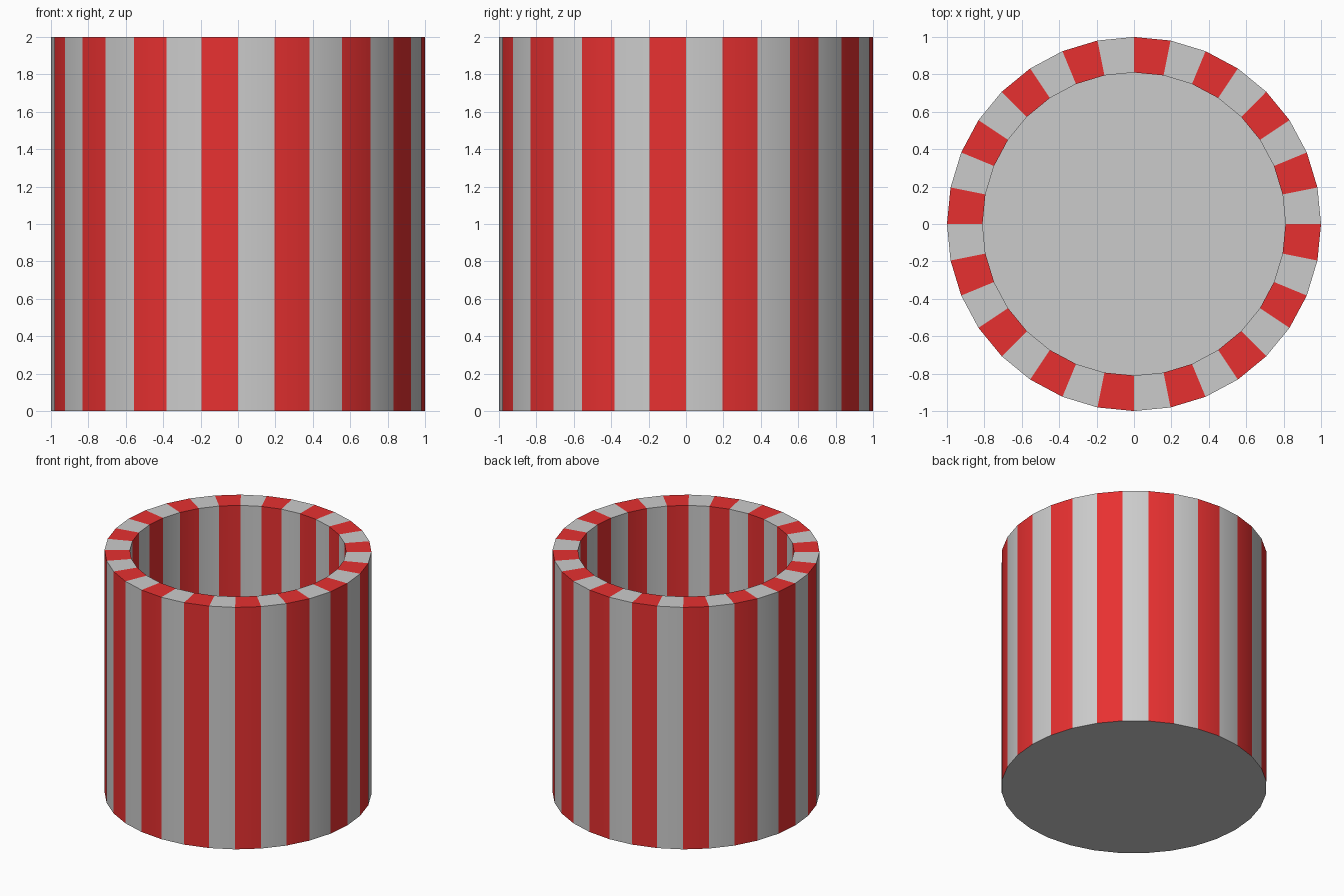
import bpy, bmesh
from math import cos, sin, tau

if "Cube" in bpy.data.objects:
    bpy.data.objects.remove(bpy.data.objects["Cube"])

SIDES = 32
WALL = 0.19
HEIGHT = 2.0


def ring(bm, radius, z):
    return [bm.verts.new((radius * cos(tau * k / SIDES), radius * sin(tau * k / SIDES), z))
            for k in range(SIDES)]


# Striped cup: outer wall, rim and inner wall share the stripes, floor and base stay plain
bm = bmesh.new()
profile = [(1, 0), (1, HEIGHT), (1 - WALL, HEIGHT), (1 - WALL, WALL)]
rings = [ring(bm, r, z) for r, z in profile]
for a, b in zip(rings, rings[1:]):
    for k in range(SIDES):
        n = (k + 1) % SIDES
        face = bm.faces.new((a[k], a[n], b[n], b[k]))
        face.material_index = k % 2
bm.faces.new(rings[0][::-1])
bm.faces.new(rings[-1])
bmesh.ops.recalc_face_normals(bm, faces=bm.faces[:])

mesh = bpy.data.meshes.new("striped_cup")
bm.to_mesh(mesh)
bm.free()
cup = bpy.data.objects.new("striped_cup", mesh)
bpy.context.collection.objects.link(cup)

# Alternating grey and red stripes
plain = bpy.data.materials.new("plain_grey")
plain.diffuse_color = (0.6, 0.6, 0.6, 1)
plain.use_nodes = True
plain.node_tree.nodes["Principled BSDF"].inputs["Base Color"].default_value = plain.diffuse_color
red = bpy.data.materials.new("stripe_red")
red.diffuse_color = (0.8, 0.03, 0.03, 1)
red.use_nodes = True
red.node_tree.nodes["Principled BSDF"].inputs["Base Color"].default_value = red.diffuse_color
mesh.materials.append(plain)
mesh.materials.append(red)

# Smooth round walls with sharp rim and base edges
cup.select_set(True)
bpy.context.view_layer.objects.active = cup
bpy.ops.object.shade_smooth_by_angle()
